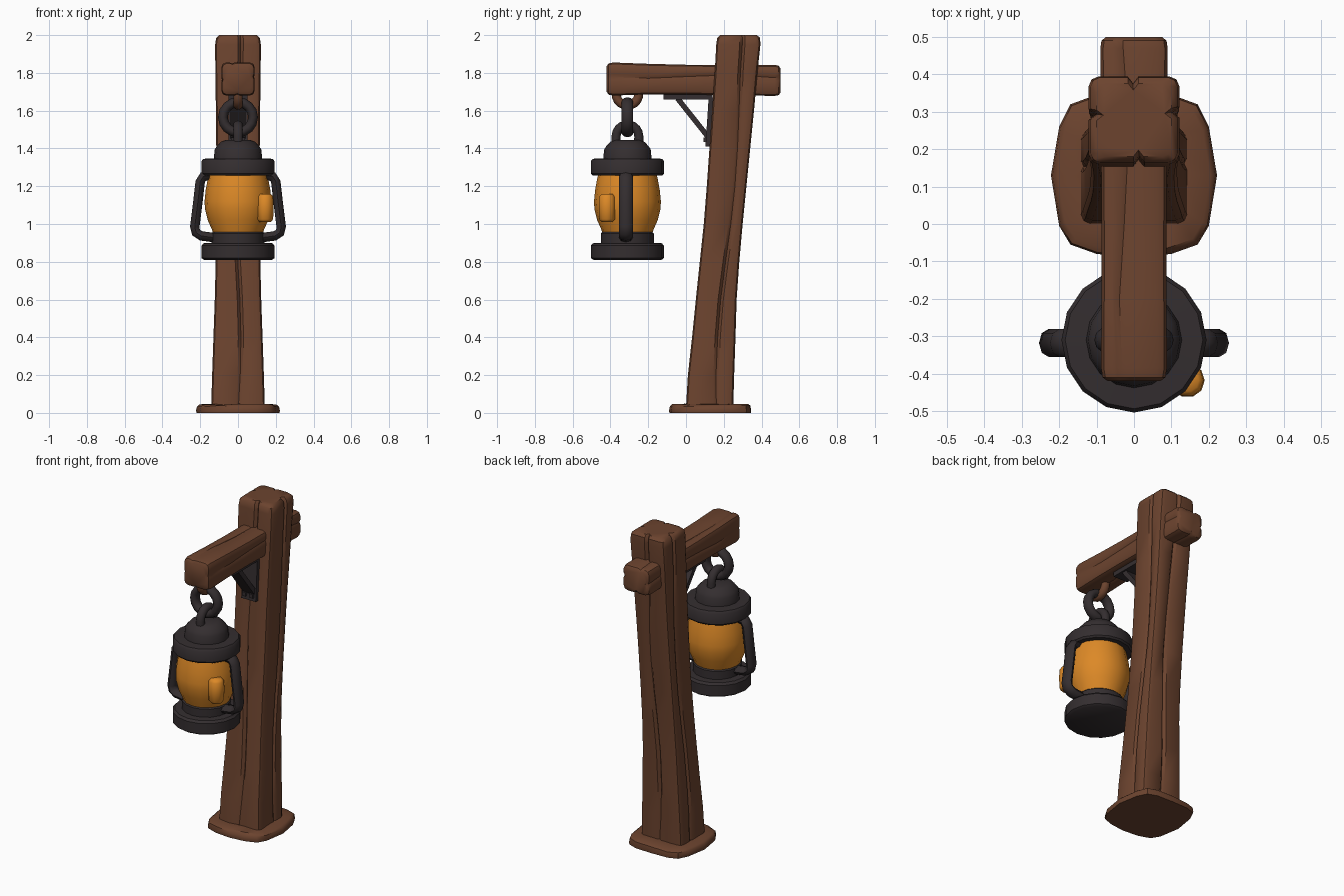
import bpy, bmesh, math, random
from mathutils import Vector

if "Cube" in bpy.data.objects:
    bpy.data.objects.remove(bpy.data.objects["Cube"])

random.seed(4)


def mat(name, r, g, b):
    m = bpy.data.materials.new(name)
    m.diffuse_color = (r, g, b, 1)
    m.use_nodes = True
    m.node_tree.nodes["Principled BSDF"].inputs["Base Color"].default_value = m.diffuse_color
    return m


WOOD = mat("brown wood", 0.15, 0.057, 0.028)
IRON = mat("dark iron", 0.034, 0.027, 0.029)
GLASS = mat("amber glass", 0.72, 0.25, 0.02)


def finish(name, bm, material, angle=40, bevel=0):
    bmesh.ops.recalc_face_normals(bm, faces=bm.faces[:])
    me = bpy.data.meshes.new(name)
    bm.to_mesh(me)
    bm.free()
    me.materials.append(material)
    ob = bpy.data.objects.new(name, me)
    bpy.context.collection.objects.link(ob)
    if bevel:
        mod = ob.modifiers.new("soft edges", 'BEVEL')
        mod.width, mod.segments = bevel, 2
    bpy.ops.object.select_all(action='DESELECT')
    ob.select_set(True)
    bpy.context.view_layer.objects.active = ob
    bpy.ops.object.shade_smooth_by_angle(angle=math.radians(angle))
    return ob


def loft(name, rings, material, angle=40, closed=False):
    """Skin a list of rings of points, capping the ends unless closed."""
    bm = bmesh.new()
    vs = [[bm.verts.new(p) for p in r] for r in rings]
    n = len(vs[0])
    pairs = list(zip(vs, vs[1:])) + ([(vs[-1], vs[0])] if closed else [])
    for a, b in pairs:
        for i in range(n):
            bm.faces.new((a[i], a[(i + 1) % n], b[(i + 1) % n], b[i]))
    if not closed:
        bm.faces.new(vs[0])
        bm.faces.new(vs[-1])
    return finish(name, bm, material, angle)


def lathe(name, profile, material, y=-0.31, n=16, angle=40):
    rings = [[(r * math.sin(2 * math.pi * i / n), y - r * math.cos(2 * math.pi * i / n), z)
              for i in range(n)] for r, z in profile]
    return loft(name, rings, material, angle)


def tube(name, path, side, wa, wb, material, closed=False, n=10):
    """Sweep an ellipse along a planar path; side is the plane's normal."""
    pts = [Vector(p) for p in path]
    side, rings, k = Vector(side), [], len(path)
    for i, p in enumerate(pts):
        nxt = pts[(i + 1) % k] if closed else pts[min(i + 1, k - 1)]
        prv = pts[i - 1] if closed else pts[max(i - 1, 0)]
        out = (nxt - prv).normalized().cross(side)
        rings.append([p + out * wa * math.cos(2 * math.pi * j / n)
                      + side * wb * math.sin(2 * math.pi * j / n) for j in range(n)])
    return loft(name, rings, material, 60, closed)


def timber_section(ha, hb, cracks, depth):
    """Rounded rectangle with one V-shaped crack on each side."""
    out, c = [], 0.025
    for s, g in enumerate(cracks):
        u, v = (ha, hb) if s % 2 == 0 else (hb, ha)
        row = [(-u + c * 0.3, -v + c * 0.3), (-u + c, -v), (g * u - 0.014, -v),
               (g * u, -v + depth), (g * u + 0.014, -v), (u - c, -v)]
        for a, b in row:
            for _ in range(s):
                a, b = -b, a
            out.append((a, b))
    return out


# Leaning post: z, front y, back y, half width
post = [(0.03, 0.00, 0.25, 0.142), (0.2, 0.01, 0.255, 0.137), (0.4, 0.032, 0.262, 0.13),
        (0.6, 0.052, 0.268, 0.123), (0.8, 0.073, 0.282, 0.118), (1.0, 0.094, 0.30, 0.116),
        (1.2, 0.11, 0.32, 0.115), (1.4, 0.124, 0.34, 0.115), (1.6, 0.138, 0.36, 0.117),
        (1.8, 0.152, 0.378, 0.12), (1.95, 0.160, 0.394, 0.121), (1.985, 0.165, 0.392, 0.116),
        (2.0, 0.18, 0.376, 0.10)]
rings = []
for z, y0, y1, hw in post:
    drift = 0.12 * math.sin(z * 4)
    sec = timber_section(hw, (y1 - y0) / 2, (drift, 0.3 - drift, drift - 0.1, -0.25 + drift),
                         0.006 + 0.012 * abs(math.sin(z * 2.4)))
    rings.append([(a, b + (y0 + y1) / 2, z) for a, b in sec])
loft("post", rings, WOOD)

# Cross beam through the post: y, half width, bottom, top
beam = [(-0.42, 0.07, 1.70, 1.835), (-0.41, 0.084, 1.685, 1.85), (-0.385, 0.088, 1.68, 1.855),
        (-0.2, 0.087, 1.686, 1.848), (0.0, 0.087, 1.686, 1.843), (0.25, 0.088, 1.682, 1.842),
        (0.47, 0.09, 1.678, 1.842), (0.49, 0.087, 1.682, 1.838), (0.50, 0.075, 1.695, 1.825)]
rings = []
for y, hw, z0, z1 in beam:
    d = 0.15 * math.sin(y * 7)
    sec = timber_section(hw, (z1 - z0) / 2, (d, 0.2 + d, 0.3 - d, -d), 0.003 + 0.005 * abs(math.cos(y * 5)))
    rings.append([(a, y, b + (z0 + z1) / 2) for a, b in sec])
loft("cross_beam", rings, WOOD)

# Uneven foot slab, outline mirrored in x
half = [(0.0, -0.09), (0.10, -0.08), (0.17, -0.055), (0.20, -0.005), (0.222, 0.13),
        (0.20, 0.26), (0.17, 0.32), (0.11, 0.342), (0.0, 0.345)]
outline = half + [(-x, y) for x, y in half[-2:0:-1]]
rings = [[(x * s, 0.128 + (y - 0.128) * s, z + (random.uniform(-0.004, 0.004) if z > 0.03 else 0))
          for x, y in outline] for s, z in ((0.99, 0), (1.0, 0.012), (0.98, 0.036), (0.92, 0.045), (0.6, 0.045))]
loft("foot_slab", rings, WOOD)


# Iron corner brace: top plate, post plate and diagonal
def bar(name, p, q, width, thick):
    p, q = Vector(p), Vector(q)
    nrm = (q - p).normalized().cross(Vector((1, 0, 0))) * thick / 2
    rings = [[c + nrm * s + Vector((w, 0, 0)) for s, w in
              ((-1, -width), (1, -width), (1, width), (-1, width))] for c in (p, q)]
    return loft(name, rings, IRON)


bar("brace_top_plate", (0, -0.12, 1.672), (0, 0.14, 1.672), 0.05, 0.028)
bar("brace_post_plate", (0, 0.118, 1.41), (0, 0.135, 1.67), 0.05, 0.03)
bar("brace_diagonal", (0, -0.045, 1.665), (0, 0.118, 1.46), 0.04, 0.028)
for x in (-0.025, 0.025):
    bar("brace_bolt", (x, 0.092, 1.445), (x, 0.12, 1.445), 0.012, 0.024)


# Hanging hook, chain link and lantern loop
def arc(c, r, a0, a1, n, plane):
    pts = []
    for i in range(n):
        t = math.radians(a0 + (a1 - a0) * i / (n - 1))
        u, z = r * math.cos(t), c + r * math.sin(t)
        pts.append((u, -0.31, z) if plane == 'xz' else (0, -0.31 + u, z))
    return pts


tube("beam_hook", arc(1.688, 0.06, 175, 365, 11, 'yz'), (1, 0, 0), 0.024, 0.026, WOOD)
tube("chain_link", arc(1.565, 0.08, 0, 360, 17, 'xz')[:-1], (0, 1, 0), 0.026, 0.032, IRON, True)
tube("lantern_loop", [(0, -0.25, 1.42)] + arc(1.465, 0.06, 0, 180, 10, 'yz') + [(0, -0.37, 1.42)],
     (1, 0, 0), 0.024, 0.026, IRON)

# Lantern body
lathe("lantern_base", [(0.18, 0.81), (0.194, 0.82), (0.194, 0.885), (0.182, 0.898), (0.14, 0.90),
                       (0.14, 0.95), (0.132, 0.958), (0.10, 0.958)], IRON)
lathe("lantern_glass", [(0.128, 0.94), (0.138, 0.97), (0.16, 1.02), (0.175, 1.08), (0.177, 1.12),
                        (0.171, 1.18), (0.16, 1.24), (0.152, 1.27)], GLASS, angle=60)
lathe("lantern_cap", [(0.14, 1.258), (0.185, 1.258), (0.194, 1.268), (0.194, 1.332), (0.184, 1.345),
                      (0.128, 1.348), (0.123, 1.395), (0.112, 1.412), (0.09, 1.435), (0.065, 1.445)], IRON)

# Rounded glass bump on the front right
bm = bmesh.new()
n = 10
prof = [(0.03, 1.01), (0.043, 1.025), (0.046, 1.09), (0.043, 1.145), (0.03, 1.16)]
rings = [[(0.143 + r * math.cos(2 * math.pi * i / n), -0.418 + r * math.sin(2 * math.pi * i / n), z)
          for i in range(n)] for r, z in prof]
bm.free()
loft("glass_bump", rings, GLASS, 60)

# Side guards, mirrored
guard = [(0.15, 1.255), (0.185, 1.25), (0.2, 1.225), (0.212, 1.12), (0.229, 0.985),
         (0.222, 0.955), (0.195, 0.937), (0.12, 0.927)]
for s, label in ((-1, "left"), (1, "right")):
    tube(label + "_guard", [(s * x, -0.318, z) for x, z in guard], (0, 1, 0), 0.025, 0.037, IRON, n=8)
